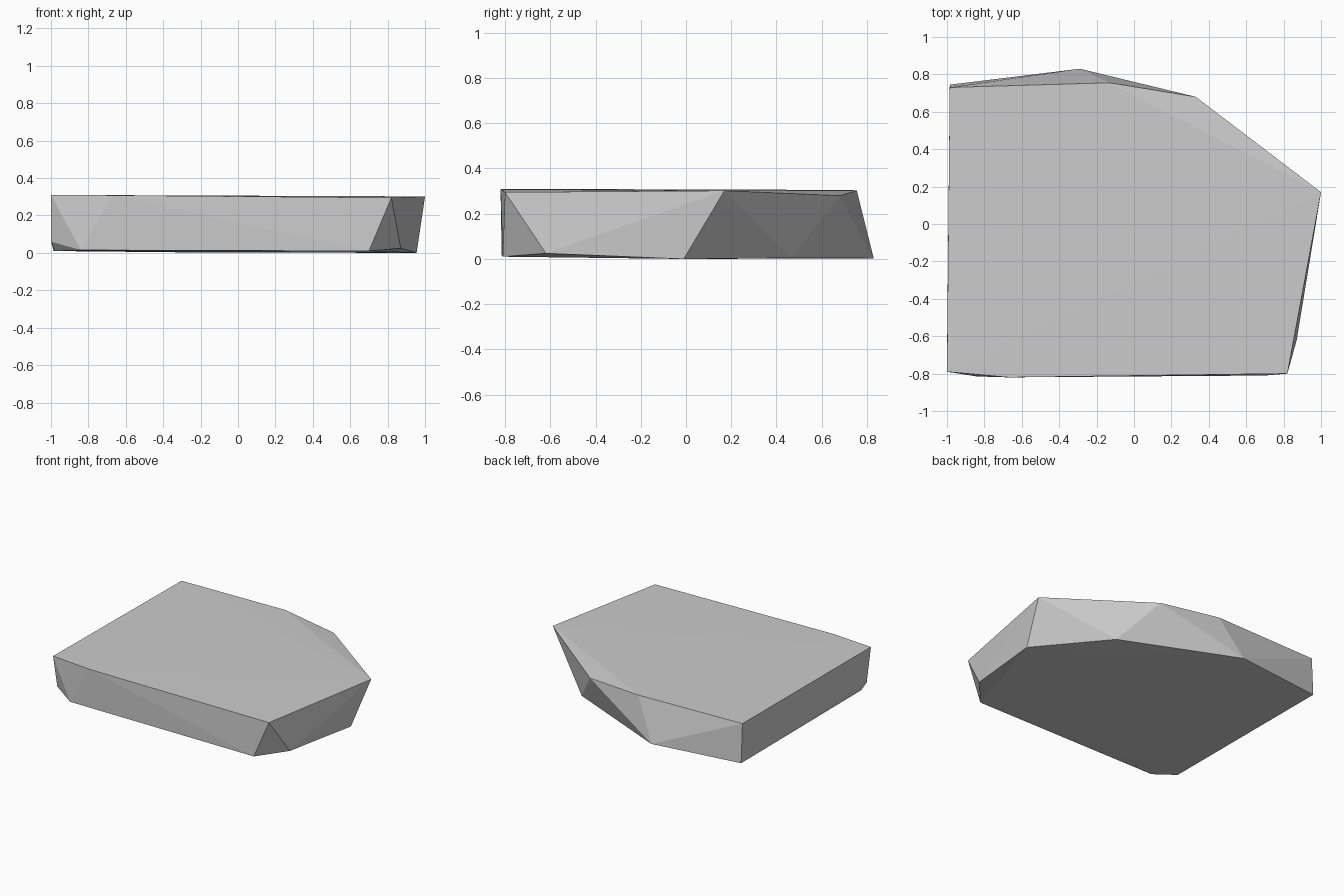
import bpy
import bmesh

cube = bpy.data.objects.get("Cube")
if cube:
    bpy.data.objects.remove(cube, do_unlink=True)

# Grey stone colour
stone = bpy.data.materials.new("stone grey")
stone.use_nodes = True
grey = (0.6, 0.6, 0.6, 1)
stone.diffuse_color = grey
stone.node_tree.nodes["Principled BSDF"].inputs["Base Color"].default_value = grey

# Corners of the upper rim
top_rim = [(-1, -0.79, 0.31), (-0.67, -0.82, 0.308), (0.82, -0.80, 0.295),
           (1, 0.17, 0.302), (0.33, 0.68, 0.28), (-0.13, 0.755, 0.302),
           (-0.985, 0.73, 0.305)]
# Corners of the lower rim, with the chipped front corners
bottom_rim = [(-1, -0.74, 0.06), (-0.98, -0.70, 0.01), (-0.84, -0.815, 0.015),
              (0.70, -0.81, 0.01), (0.87, -0.62, 0.025), (0.955, -0.01, 0),
              (0.55, 0.465, 0.004), (-0.29, 0.83, 0.003), (-0.985, 0.745, 0.01)]

# Faceted slab: convex skin around both rims
bm = bmesh.new()
for corner in top_rim + bottom_rim:
    bm.verts.new(corner)
bmesh.ops.convex_hull(bm, input=bm.verts)
bmesh.ops.recalc_face_normals(bm, faces=bm.faces)
mesh = bpy.data.meshes.new("stone_slab")
bm.to_mesh(mesh)
bm.free()
mesh.materials.append(stone)
slab = bpy.data.objects.new("stone_slab", mesh)
bpy.context.collection.objects.link(slab)
